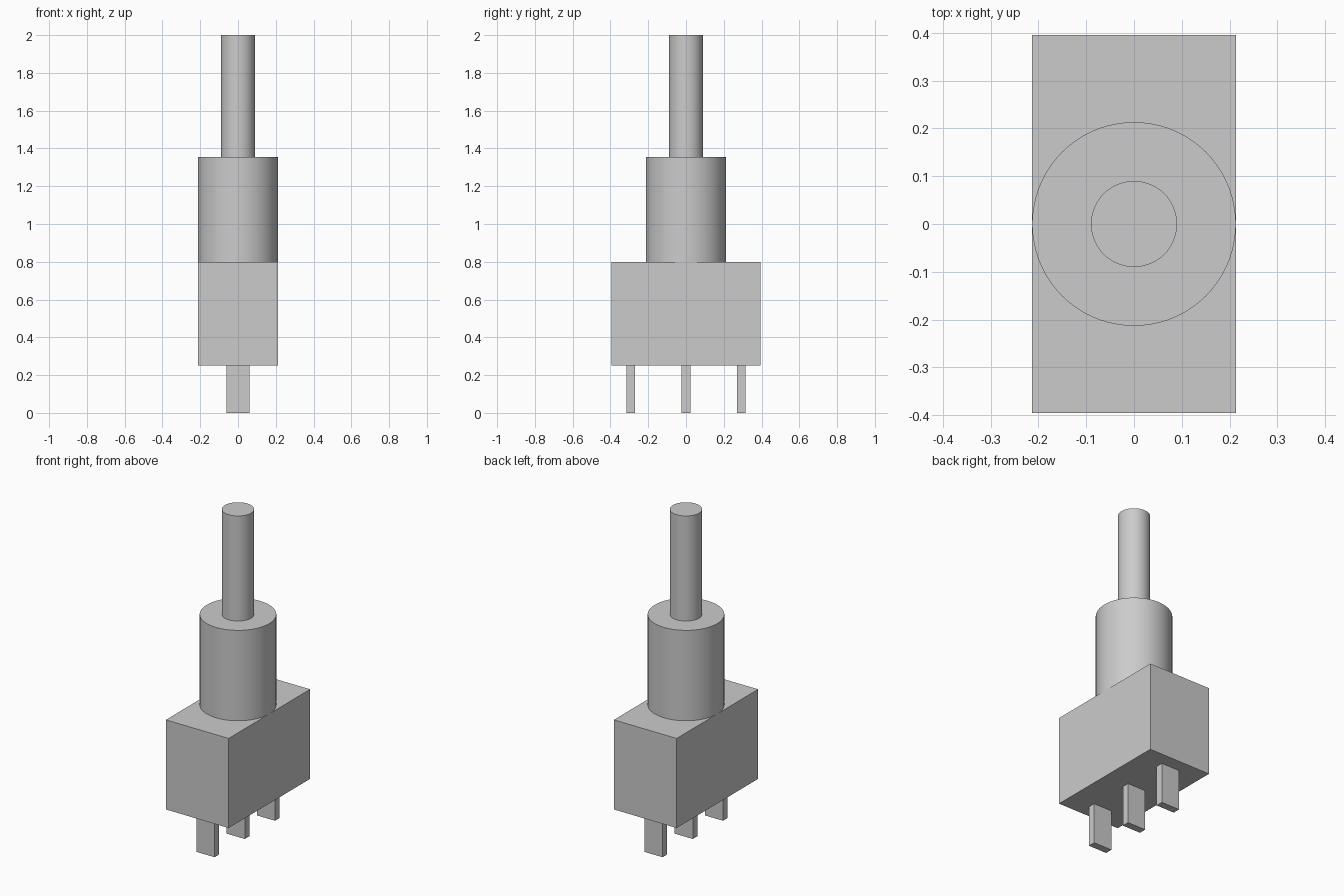
import bpy
import math

default = bpy.data.objects.get("Cube")
if default:
    bpy.data.objects.remove(default, do_unlink=True)

grey = bpy.data.materials.new("light_grey")
grey.use_nodes = True
colour = (0.6, 0.6, 0.6, 1)
grey.diffuse_color = colour
grey.node_tree.nodes["Principled BSDF"].inputs["Base Color"].default_value = colour


def finish(name):
    obj = bpy.context.object
    obj.name = name
    obj.data.name = name
    obj.data.materials.append(grey)
    return obj


def box(name, width, depth, bottom, top, y=0):
    bpy.ops.mesh.primitive_cube_add(size=1, location=(0, y, (bottom + top) / 2))
    obj = finish(name)
    obj.scale = (width, depth, top - bottom)
    bpy.ops.object.transform_apply(location=False, rotation=False, scale=True)


def cylinder(name, radius, bottom, top):
    bpy.ops.mesh.primitive_cylinder_add(
        vertices=96, radius=radius, depth=top - bottom,
        location=(0, 0, (bottom + top) / 2))
    finish(name)
    bpy.ops.object.shade_smooth_by_angle(angle=math.radians(30))


# Switch housing
box("housing", 0.426, 0.79, 0.25, 0.8)

# Bushing and actuating shaft
cylinder("bushing", 0.213, 0.8, 1.355)
cylinder("shaft", 0.09, 1.355, 2.0)

# Row of flat terminal pins
for name, y in (("front_pin", -0.293), ("middle_pin", 0), ("back_pin", 0.293)):
    box(name, 0.124, 0.045, 0, 0.25, y)
